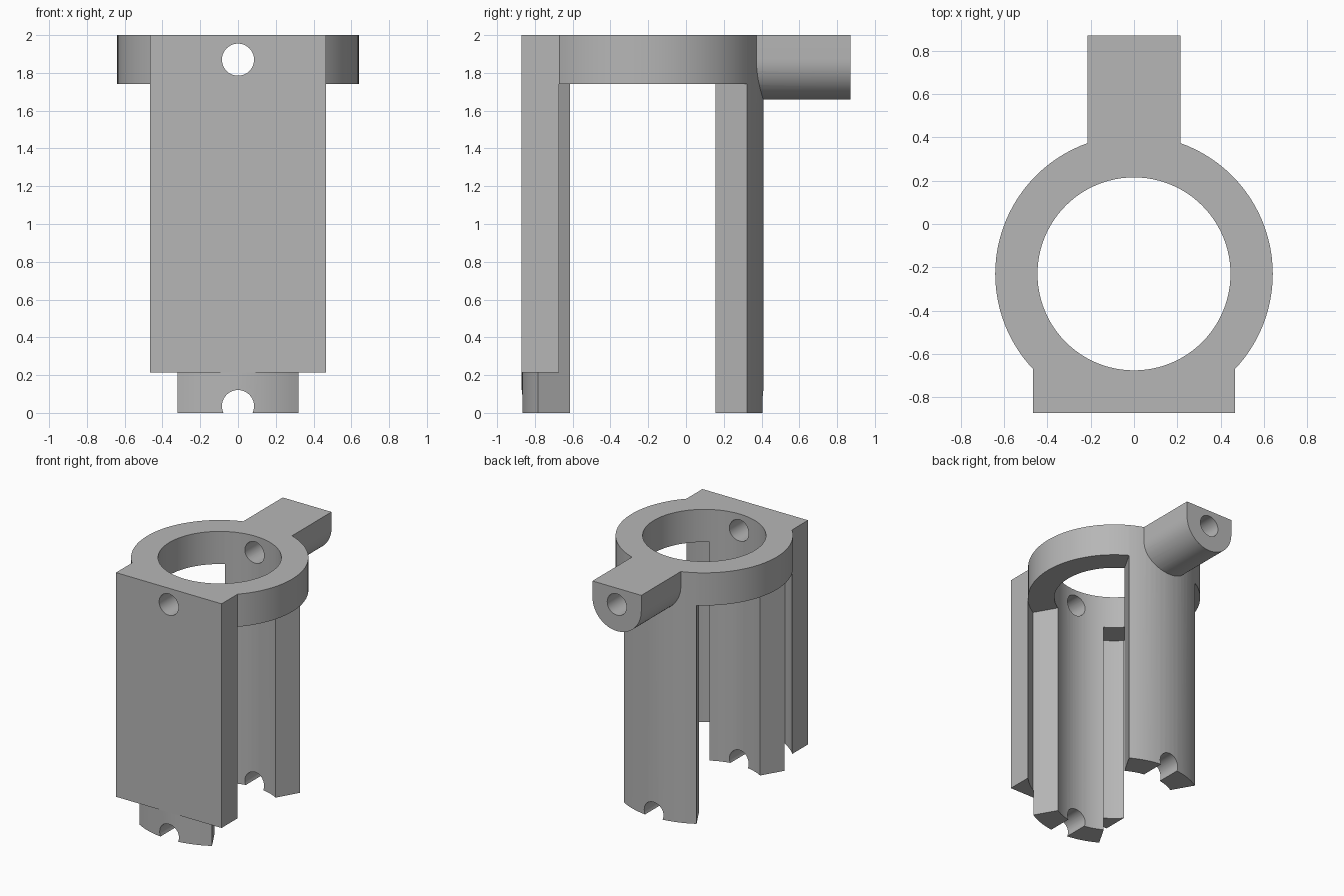
import bpy
import bmesh
from math import sin, cos, pi, radians
from mathutils import Matrix, Vector

if "Cube" in bpy.data.objects:
    bpy.data.objects.remove(bpy.data.objects["Cube"])

AXIS_Y = -0.23      # ring axis position
OUTER, BORE = 0.64, 0.445
TALL = 2.1          # raw height, trimmed later to one flush top

grey = bpy.data.materials.new("plain grey")
grey.use_nodes = True
colour = (0.47, 0.47, 0.47, 1)
grey.diffuse_color = colour
grey.node_tree.nodes["Principled BSDF"].inputs["Base Color"].default_value = colour


def arc(radius, start, end, steps, cx=0, cy=AXIS_Y):
    angles = [radians(start + (end - start) * i / steps) for i in range(steps + 1)]
    return [(cx + radius * cos(a), cy + radius * sin(a)) for a in angles]


def prism(name, outline, low, high, along_y=False):
    """Extrude an outline along z, or an x-z outline along y."""
    place = (lambda u, v: (u, low, v)) if along_y else (lambda u, v: (u, v, low))
    push = Vector((0, high - low, 0)) if along_y else Vector((0, 0, high - low))
    bm = bmesh.new()
    face = bm.faces.new([bm.verts.new(place(u, v)) for u, v in outline])
    top = bmesh.ops.extrude_face_region(bm, geom=[face])["geom"]
    bmesh.ops.translate(bm, vec=push, verts=[g for g in top if isinstance(g, bmesh.types.BMVert)])
    bmesh.ops.recalc_face_normals(bm, faces=bm.faces)
    mesh = bpy.data.meshes.new(name)
    bm.to_mesh(mesh)
    bm.free()
    mesh.materials.append(grey)
    obj = bpy.data.objects.new(name, mesh)
    bpy.context.collection.objects.link(obj)
    return obj


def rect(x0, x1, y0, y1):
    return [(x0, y0), (x1, y0), (x1, y1), (x0, y1)]


def combine(target, tool, operation):
    tool.hide_render = True
    mod = target.modifiers.new(operation.lower(), "BOOLEAN")
    mod.operation, mod.solver, mod.object = operation, "EXACT", tool
    bpy.ops.object.select_all(action="DESELECT")
    bpy.context.view_layer.objects.active = target
    target.select_set(True)
    bpy.ops.object.modifier_apply(modifier=mod.name)
    bpy.data.objects.remove(tool)


# Round tube, flat front plate and rear arm
body = prism("slotted_holder", arc(OUTER, -90, 270, 96)[:-1], 0, TALL)
plate = prism("front_plate", rect(-0.465, 0.465, -0.871, -0.5), 0.215, TALL)
combine(body, plate, "UNION")
arm_outline = arc(0.215, 180, 360, 32, 0, 1.873) + [(0.215, TALL), (-0.215, TALL)]
combine(body, prism("rear_arm", arm_outline, 0.1, 0.87, True), "UNION")

# Central bore
bore = prism("bore_cutter", arc(BORE, 0, 360, 96)[:-1], -0.1, TALL + 0.1)
combine(body, bore, "DIFFERENCE")

# Side openings that leave the ring above and two curved legs
for side in (0, 180):
    sector = [(0, AXIS_Y)] + arc(OUTER + 0.002, side - 60, side + 60, 32)
    combine(body, prism("side_cutter", sector, -0.1, 1.74), "DIFFERENCE")

# Flush top
combine(body, prism("top_cutter", rect(-1, 1, -1, 1), 2, 2.3), "DIFFERENCE")

# Upper cross hole and lower notches, front to back
for height in (1.87, 0.036):
    circle = arc(0.085, 0, 360, 40, 0, height)[:-1]
    combine(body, prism("hole_cutter", circle, -1, 1, True), "DIFFERENCE")

bpy.ops.object.shade_smooth_by_angle(angle=radians(25))
